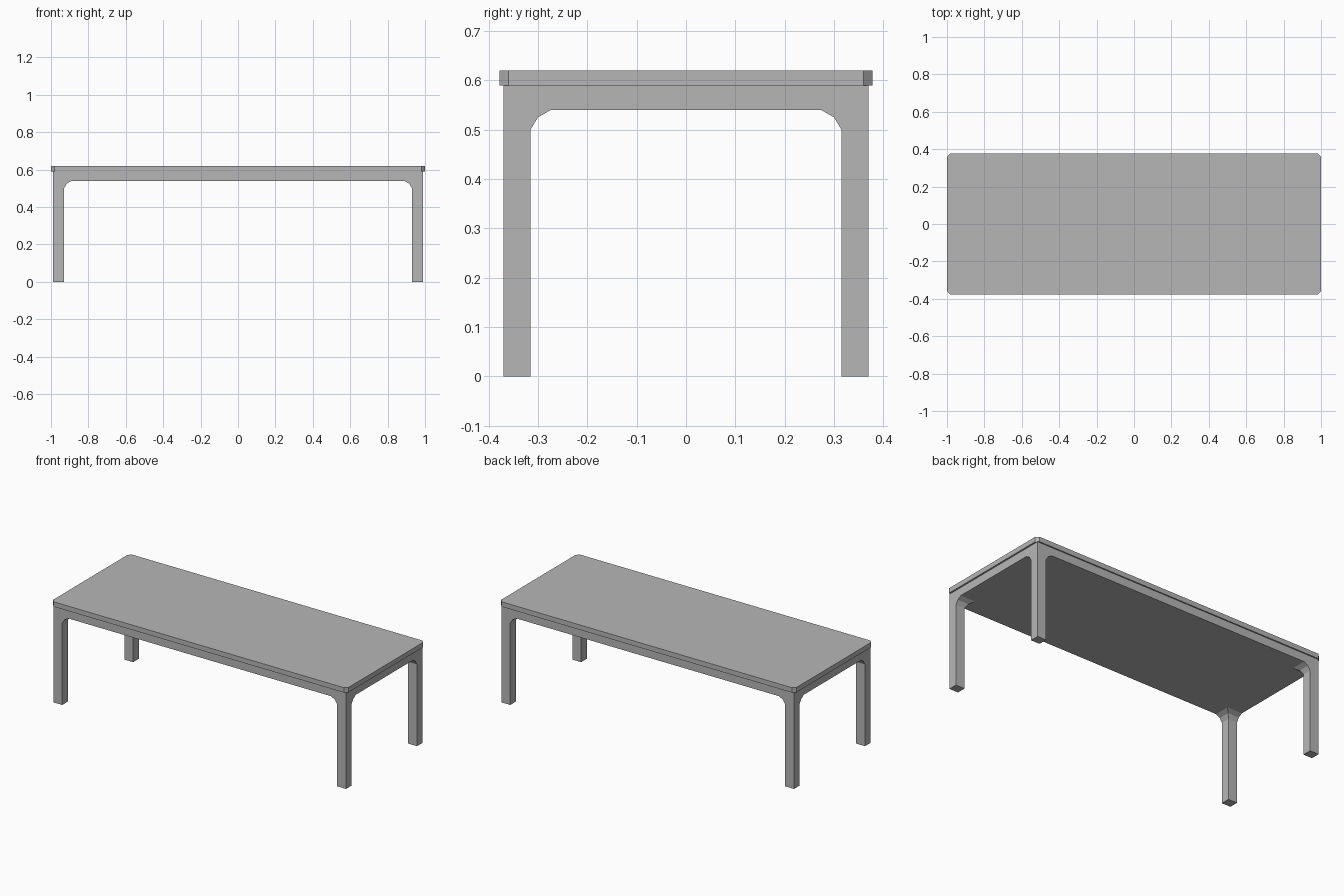
import bpy, bmesh

cube = bpy.data.objects.get("Cube")
if cube:
    bpy.data.objects.remove(cube, do_unlink=True)

grey = bpy.data.materials.new("plain grey")
grey.use_nodes = True
GREY = (0.47, 0.47, 0.47, 1)
grey.diffuse_color = GREY
grey.node_tree.nodes["Principled BSDF"].inputs["Base Color"].default_value = GREY


def loft(name, rings):
    """Solid through a stack of rings, each a (z, [(x, y), ...]) pair."""
    bm = bmesh.new()
    loops = [[bm.verts.new((x, y, z)) for x, y in pts] for z, pts in rings]
    for low, high in zip(loops, loops[1:]):
        for i in range(len(low)):
            j = (i + 1) % len(low)
            bm.faces.new((low[i], low[j], high[j], high[i]))
    bm.faces.new(loops[0][::-1])
    bm.faces.new(loops[-1])
    bmesh.ops.recalc_face_normals(bm, faces=bm.faces)
    mesh = bpy.data.meshes.new(name)
    bm.to_mesh(mesh)
    bm.free()
    mesh.materials.append(grey)
    obj = bpy.data.objects.new(name, mesh)
    bpy.context.collection.objects.link(obj)
    return obj


def rect(x0, y0, x1, y1):
    return [(x0, y0), (x1, y0), (x1, y1), (x0, y1)]


FX, FY = 0.99, 0.37          # outer half size of the frame
APRON_Z, TOP_Z, HEIGHT = 0.54, 0.59, 0.62

# Table top with chamfered corners
X, Y, C = 1.0, 0.378, 0.018
outline = [(-X + C, -Y), (X - C, -Y), (X, -Y + C), (X, Y - C),
           (X - C, Y), (-X + C, Y), (-X, Y - C), (-X, -Y + C)]
loft("table_top", [(TOP_Z, outline), (HEIGHT, outline)])

# Apron slab under the top
apron = rect(-FX, -FY, FX, FY)
loft("apron", [(APRON_Z, apron), (TOP_Z, apron)])

# Square legs, flaring inward where they meet the apron, mirrored to all corners
flare = [(0, 0.055), (0.5, 0.055), (0.525, 0.07), (APRON_Z, 0.096)]
legs = loft("legs", [(z, rect(FX - w - 0.005, FY - w, FX, FY)) for z, w in flare])
mirror = legs.modifiers.new("four corners", 'MIRROR')
mirror.use_axis = (True, True, False)
mirror.use_clip = False
